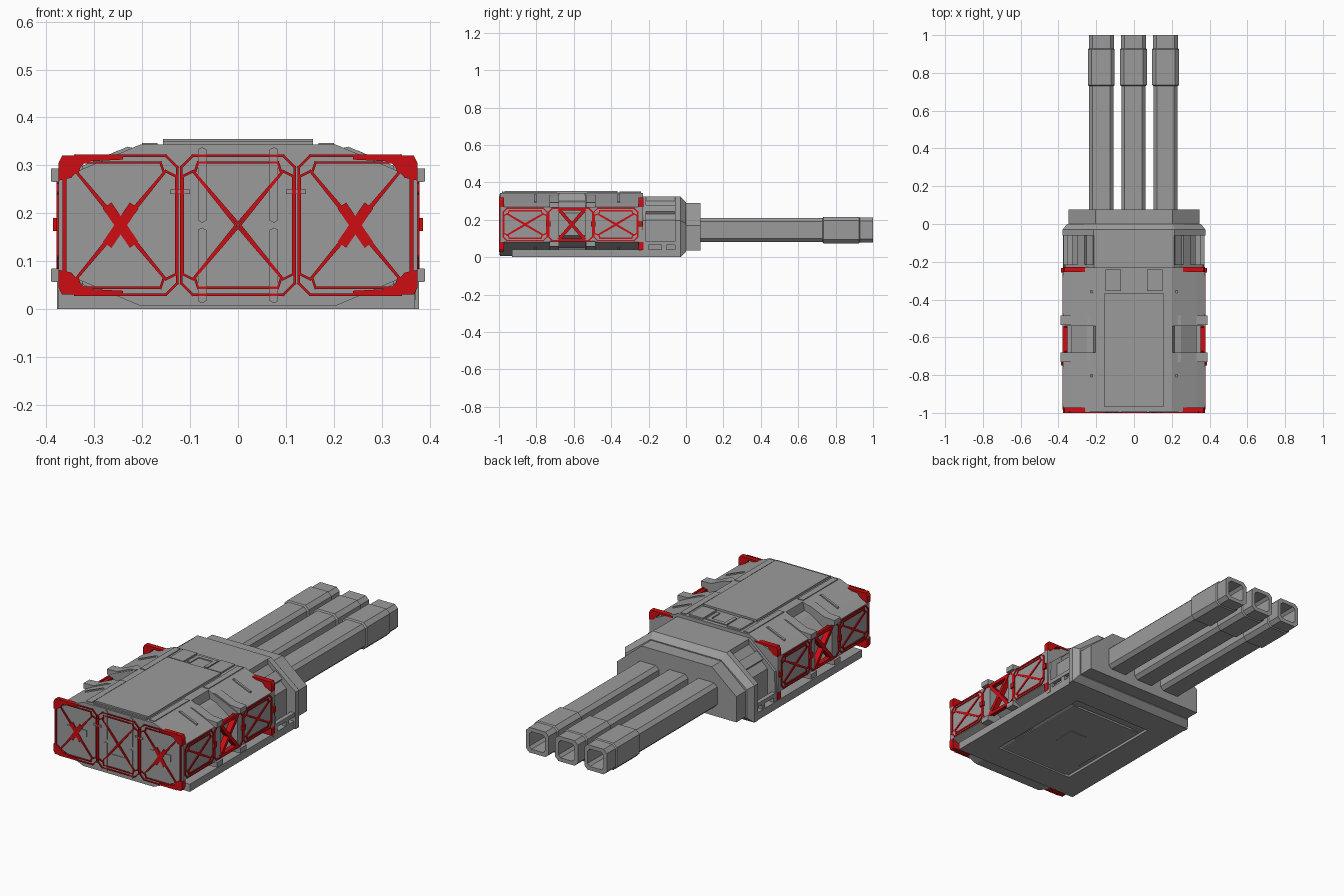
import bpy, bmesh
from mathutils import Vector

cube = bpy.data.objects.get("Cube")
if cube:
    bpy.data.objects.remove(cube)


def material(name, rgb):
    m = bpy.data.materials.new(name)
    m.use_nodes = True
    m.diffuse_color = (*rgb, 1)
    m.node_tree.nodes["Principled BSDF"].inputs["Base Color"].default_value = (*rgb, 1)
    return m


GREY = material("steel_grey", (0.33, 0.33, 0.33))
RED = material("signal_red", (0.62, 0.004, 0.006))
MID = 0.175  # height of the housing's horizontal mirror line


def finish(name, bm, mat):
    bmesh.ops.recalc_face_normals(bm, faces=bm.faces)
    me = bpy.data.meshes.new(name)
    bm.to_mesh(me)
    bm.free()
    me.materials.append(mat)
    ob = bpy.data.objects.new(name, me)
    bpy.context.collection.objects.link(ob)
    return ob


def loft(bm, rings, caps=True):
    """Skin matching rings of points in order."""
    vs = [[bm.verts.new(p) for p in r] for r in rings]
    n = len(vs[0])
    for a, b in zip(vs, vs[1:]):
        for i in range(n):
            bm.faces.new((a[i], a[(i + 1) % n], b[(i + 1) % n], b[i]))
    if caps:
        bm.faces.new(vs[0])
        bm.faces.new(vs[-1][::-1])


def prism(name, profile, y0, y1, mat=GREY):
    bm = bmesh.new()
    loft(bm, [[(x, y, z) for x, z in profile] for y in (y0, y1)])
    return finish(name, bm, mat)


def box(name, x, y, z, mat=GREY):
    return prism(name, [(x[0], z[0]), (x[1], z[0]), (x[1], z[1]), (x[0], z[1])], *y, mat)


def both(half):
    """Mirror a right half profile to the left."""
    return half + [(-x, z) for x, z in reversed(half)]


def flip(points):
    """Mirror a profile top to bottom."""
    return [(x, 2 * MID - z) for x, z in reversed(points)]


def quarters(name, points, y0, y1, mat):
    for sx, side in ((1, "left"), (-1, "right")):
        for top, level in ((points, "upper"), (flip(points), "lower")):
            prism(f"{name}_{level}_{side}", [(sx * x, z) for x, z in top], y0, y1, mat)


def strips(name, paths, place, width, depth, mat=RED, closed=True):
    """Thin flat bars along 2D paths; place(u, v, d) maps them into space."""
    bm = bmesh.new()
    for path in paths:
        pairs = list(zip(path, path[1:] + path[:1])) if closed else list(zip(path, path[1:]))
        for a, b in pairs:
            a, b = Vector(a), Vector(b)
            t = (b - a).normalized() * width / 2
            s = Vector((-t.y, t.x))
            ends = [a - t + s, a - t - s, b + t - s, b + t + s]
            loft(bm, [[place(p.x, p.y, d) for p in ends] for d in (0, depth)])
    return finish(name, bm, mat)


def bay(cu, cv, w, h, c, m):
    """Clipped outer frame and four clipped triangles meeting at the centre."""
    w, h = w / 2, h / 2
    outer = [(w - c, h), (w, h - c), (w, c - h), (w - c, -h), (c - w, -h), (-w, c - h), (-w, h - c), (c - w, h)]
    tx, ty, k = w - 2 * m, h - m, c * 0.9
    tops = [[(0, s * m * 0.3), (tx, s * (ty - k)), (tx - k / 3, s * ty), (k / 3 - tx, s * ty), (-tx, s * (ty - k))]
            for s in (1, -1)]
    sx, sy = w - m * 0.2, h - 2.3 * m
    sides = [[(s * m * 0.3, 0), (s * (sx - k), sy), (s * sx, sy - k / 2), (s * sx, k / 2 - sy), (s * (sx - k), -sy)]
             for s in (1, -1)]
    return [[(cu + u, cv + v) for u, v in p] for p in [outer] + tops + sides]


# Main housing: two full sections with a narrower waist between them
upper = [(0.205, 0.343), (0.33, 0.29), (0.375, 0.268)]
shell = both(upper + flip(upper))
waist_half = [(0.205, 0.343), (0.215, 0.3), (0.25, 0.29), (0.33, 0.235)]
waist = both(waist_half + flip(waist_half))
prism("front_housing", shell, -0.994, -0.68)
prism("waist_housing", waist, -0.68, -0.54)
prism("rear_housing", shell, -0.54, -0.23)

# Roof plate, roof rails and hatch
box("roof_plate", (-0.157, 0.157), (-0.97, -0.365), (0.34, 0.355))
box("roof_plate_lip", (-0.157, 0.157), (-0.985, -0.975), (0.34, 0.35))
for s, side in ((1, "left"), (-1, "right")):
    for y0, y1 in ((-0.98, -0.69), (-0.53, -0.24)):
        box("roof_rail_" + side, (s * 0.168, s * 0.2), (y0, y1), (0.34, 0.347))
    box("hatch_block_" + side, (s * 0.07, s * 0.15), (-0.355, -0.24), (0.34, 0.351))
    box("hatch_step_" + side, (s * 0.04, s * 0.06), (-0.34, -0.25), (0.34, 0.348))
box("hatch_bar", (-0.04, 0.04), (-0.27, -0.25), (0.34, 0.348))

# Clamps beside the waist, mirrored above and below
clamp = [(0.2, 0.335), (0.25, 0.331), (0.33, 0.296), (0.39, 0.293), (0.39, 0.266), (0.35, 0.262)]
for y in (-0.73, -0.535):
    quarters("clamp", clamp, y, y + 0.05, GREY)
latch = [(0.215, 0.335), (0.23, 0.339), (0.325, 0.299), (0.325, 0.285)]
for y in (-0.81, -0.365):
    quarters("slope_latch", latch, y, y + 0.012, GREY)

# Red corner brackets at both ends of the housing
bracket = [(0.24, 0.32), (0.367, 0.32), (0.375, 0.305), (0.375, 0.268), (0.348, 0.274), (0.318, 0.308), (0.24, 0.312)]
for y in (-1, -0.255):
    quarters("corner_bracket", bracket, y, y + 0.028, RED)

# Front panel frames and details
front = lambda u, v, d: (u, -1 + d, v)
for x in (-0.245, 0, 0.245):
    strips("front_frame", bay(x, MID, 0.237, 0.29, 0.024, 0.014), front, 0.005, 0.008)
for x in (-0.245, 0.245):
    cross = [[(x - 0.022, MID - 0.032 * s), (x + 0.022, MID + 0.032 * s)] for s in (1, -1)]
    strips("front_cross", cross, front, 0.022, 0.008, closed=False)
    recess = [(-0.06, 0.025), (0.06, 0.025), (0.06, -0.01), (0.03, -0.045), (-0.03, -0.045), (-0.06, -0.01)]
    prism("front_pad", [(x + u, MID + v) for u, v in recess], -0.997, -0.99)
for s in (1, -1):
    for z0 in (0.012, 0.18):
        x, z1 = s * 0.075, z0 + 0.158
        slot = [(x - 0.009, z0 + 0.005), (x, z0), (x + 0.009, z0 + 0.005),
                (x + 0.009, z1 - 0.005), (x, z1), (x - 0.009, z1 - 0.005)]
        prism("front_bar", slot, -0.998, -0.99)
    box("front_clasp", (s * 0.1, s * 0.142), (-1, -0.99), (0.24, 0.25))
box("front_step", (-0.038, 0.038), (-0.997, -0.99), (0.07, 0.115))

# Side panel frames, waist trusses and nubs
for s, side in ((1, "left"), (-1, "right")):
    place = lambda u, v, d, s=s: (s * (0.379 - d), u, v)
    for y in (-0.86, -0.375):
        strips("side_frame_" + side, bay(y, MID, 0.235, 0.172, 0.02, 0.013), place, 0.007, 0.008)
    strips("waist_frame_" + side, bay(-0.617, MID, 0.235, 0.172, 0.02, 0.013)[:1], place, 0.008, 0.01)
    truss = [[(-0.675, MID - 0.075 * k), (-0.545, MID + 0.075 * k)] for k in (1, -1)]
    strips("waist_truss_" + side, truss, place, 0.018, 0.028, closed=False)
    rails = [[(-0.67, MID + 0.08 * k), (-0.55, MID + 0.08 * k)] for k in (1, -1)]
    strips("waist_rail_" + side, rails, place, 0.012, 0.026, closed=False)
    for y in (-0.737, -0.497, -0.245):
        box("nub_" + side, (s * 0.37, s * 0.386), (y - 0.012, y + 0.012), (0.163, 0.19), RED)

# Base slab with stepped recess underneath and open side rails
slab = box("base_slab", (-0.375, 0.37), (-0.93, -0.03), (0, 0.04))
bm = bmesh.new()
bm.from_mesh(slab.data)
floor = min(bm.faces, key=lambda f: f.calc_center_median().z)
for inset, depth in ((0.2, 0), (0.004, -0.012), (0.07, 0), (0.004, -0.01)):
    bmesh.ops.inset_region(bm, faces=[floor], thickness=inset, depth=depth)
bm.to_mesh(slab.data)
bm.free()
box("base_hatch", (-0.05, 0.05), (-0.55, -0.43), (0.004, 0.03))
for s, side in ((1, "left"), (-1, "right")):
    box("base_rail_" + side, (s * 0.35, s * 0.372), (-0.23, -0.03), (0.065, 0.085))
    for y in (-0.225, -0.13):
        box("rail_post_" + side, (s * 0.35, s * 0.37), (y, y + 0.025), (0.03, 0.08))

# Rear neck: recessed core, edge ribs, bevelled flange and collar
prism("neck_core", both([(0.2, 0.315), (0.325, 0.2), (0.325, 0.02)]), -0.24, -0.03)
rib = both([(0.213, 0.325), (0.365, 0.195), (0.372, 0.02)])
prism("neck_front_rib", rib, -0.235, -0.215)
for s, side in ((1, "left"), (-1, "right")):
    slope_rib = [(0.25, 0.265), (0.262, 0.278), (0.3, 0.245), (0.29, 0.23)]
    prism("neck_slope_rib_" + side, [(s * x, z) for x, z in slope_rib], -0.215, -0.05)
prism("neck_roof", both([(0.213, 0.325), (0.218, 0.3)]), -0.22, -0.03)


def flange_ring(x0, x1, low, shoulder, top, y):
    return [(x, y, z) for x, z in both([(x0, top), (x1, shoulder), (x1, low)])]


bm = bmesh.new()
loft(bm, [flange_ring(0.215, 0.378, 0, 0.195, 0.325, -0.06),
          flange_ring(0.215, 0.378, 0, 0.195, 0.325, -0.03),
          flange_ring(0.205, 0.355, 0.03, 0.18, 0.295, 0.0)])
finish("neck_flange", bm, GREY)
prism("collar", both([(0.205, 0.29), (0.348, 0.17), (0.348, 0.035)]), -0.01, 0.078)


# Three hollow square barrels with clipped corners and muzzle sleeves
def barrel_ring(cx, y, r, c):
    pts = [(r - c, r), (r, r - c), (r, c - r), (r - c, -r), (c - r, -r), (-r, c - r), (-r, r - c), (c - r, r)]
    return [(cx + u, y, 0.145 + v) for u, v in pts]


for cx, label in ((-0.173, "right"), (-0.003, "middle"), (0.167, "left")):
    steps = [(0.07, 0.064), (0.73, 0.064), (0.735, 0.071), (0.925, 0.071), (0.93, 0.066), (1.0, 0.066),
             (1.0, 0.046), (0.75, 0.046)]
    bm = bmesh.new()
    loft(bm, [barrel_ring(cx, y, r, r * 0.28) for y, r in steps])
    finish("barrel_" + label, bm, GREY)
